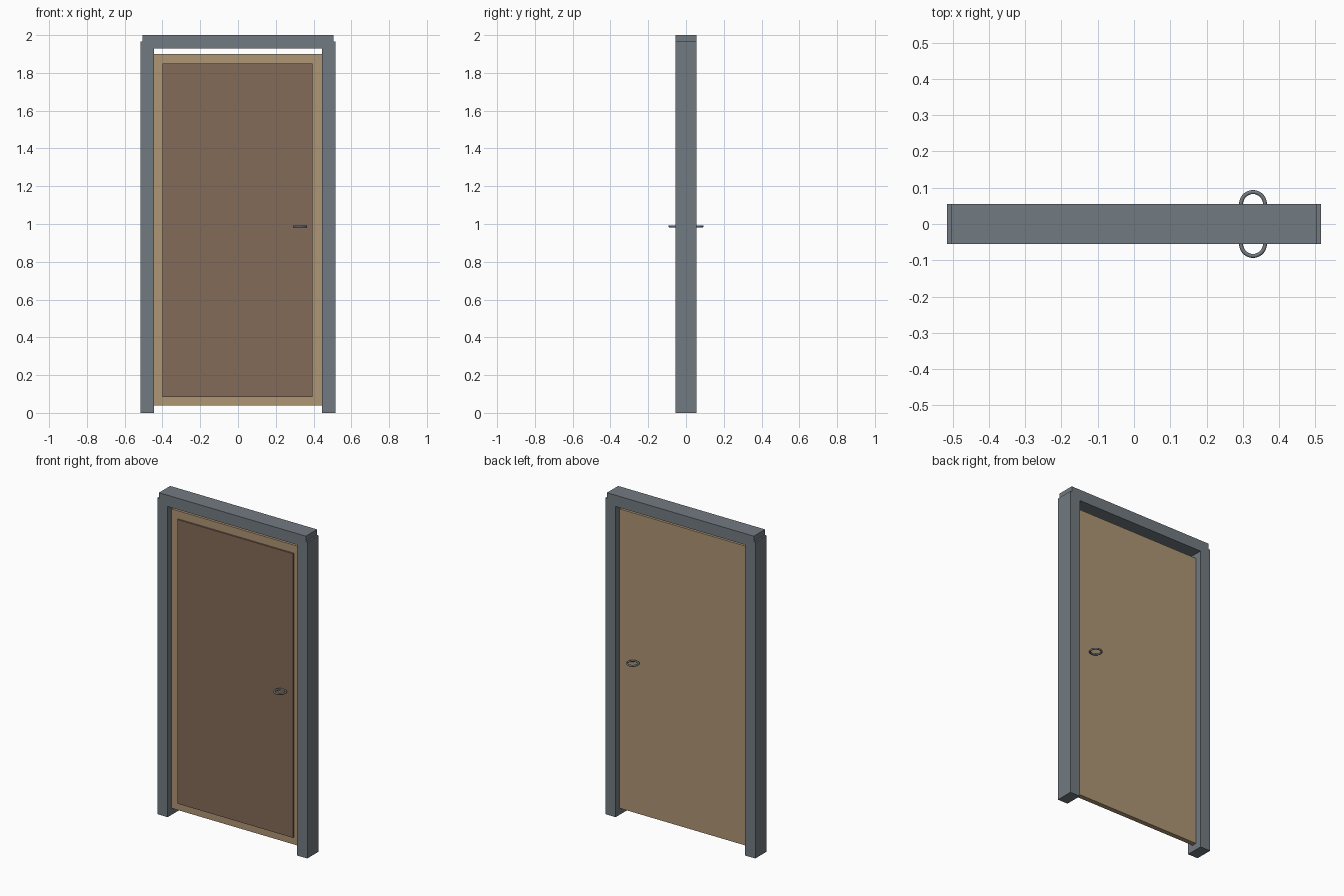
import bpy, bmesh, math

cube = bpy.data.objects.get("Cube")
if cube:
    bpy.data.objects.remove(cube, do_unlink=True)


def material(name, rgb):
    mat = bpy.data.materials.new(name)
    mat.use_nodes = True
    mat.diffuse_color = (*rgb, 1)
    mat.node_tree.nodes["Principled BSDF"].inputs["Base Color"].default_value = (*rgb, 1)
    return mat


frame_grey = material("frame grey", (0.17, 0.196, 0.22))
light_wood = material("light wood", (0.43, 0.305, 0.175))
dark_wood = material("dark wood", (0.23, 0.145, 0.098))


def extruded(name, outline, y0, y1, mat):
    """Extrude an x-z outline from y0 to y1."""
    bm = bmesh.new()
    face = bm.faces.new([bm.verts.new((x, y0, z)) for x, z in outline])
    ext = bmesh.ops.extrude_face_region(bm, geom=[face])
    verts = [g for g in ext["geom"] if isinstance(g, bmesh.types.BMVert)]
    bmesh.ops.translate(bm, verts=verts, vec=(0, y1 - y0, 0))
    bmesh.ops.recalc_face_normals(bm, faces=bm.faces)
    mesh = bpy.data.meshes.new(name)
    bm.to_mesh(mesh)
    bm.free()
    mesh.materials.append(mat)
    obj = bpy.data.objects.new(name, mesh)
    bpy.context.collection.objects.link(obj)
    return obj


def rect(x0, x1, z0, z1):
    return [(x0, z0), (x1, z0), (x1, z1), (x0, z1)]


# Frame: two posts and a slightly narrower header
half = [(0.445, 1.93), (0.445, 0), (0.515, 0), (0.515, 1.965), (0.505, 1.965), (0.505, 2)]
extruded("door_frame", half + [(-x, z) for x, z in reversed(half)], -0.055, 0.055, frame_grey)

# Leaf, with a raised panel on the front only
extruded("door_leaf", rect(-0.445, 0.445, 0.04, 1.90), -0.015, 0.015, light_wood)
extruded("front_panel", rect(-0.40, 0.395, 0.085, 1.85), -0.025, -0.014, dark_wood)

# Ring handles on both sides
for name, side in (("front_handle", -1), ("back_handle", 1)):
    bpy.ops.mesh.primitive_torus_add(
        location=(0.328, side * 0.055, 0.987), major_radius=0.033, minor_radius=0.0055,
        major_segments=32, minor_segments=10)
    ring = bpy.context.object
    ring.name = name
    ring.data.materials.append(frame_grey)
    bpy.ops.object.shade_smooth_by_angle(angle=math.radians(40))
